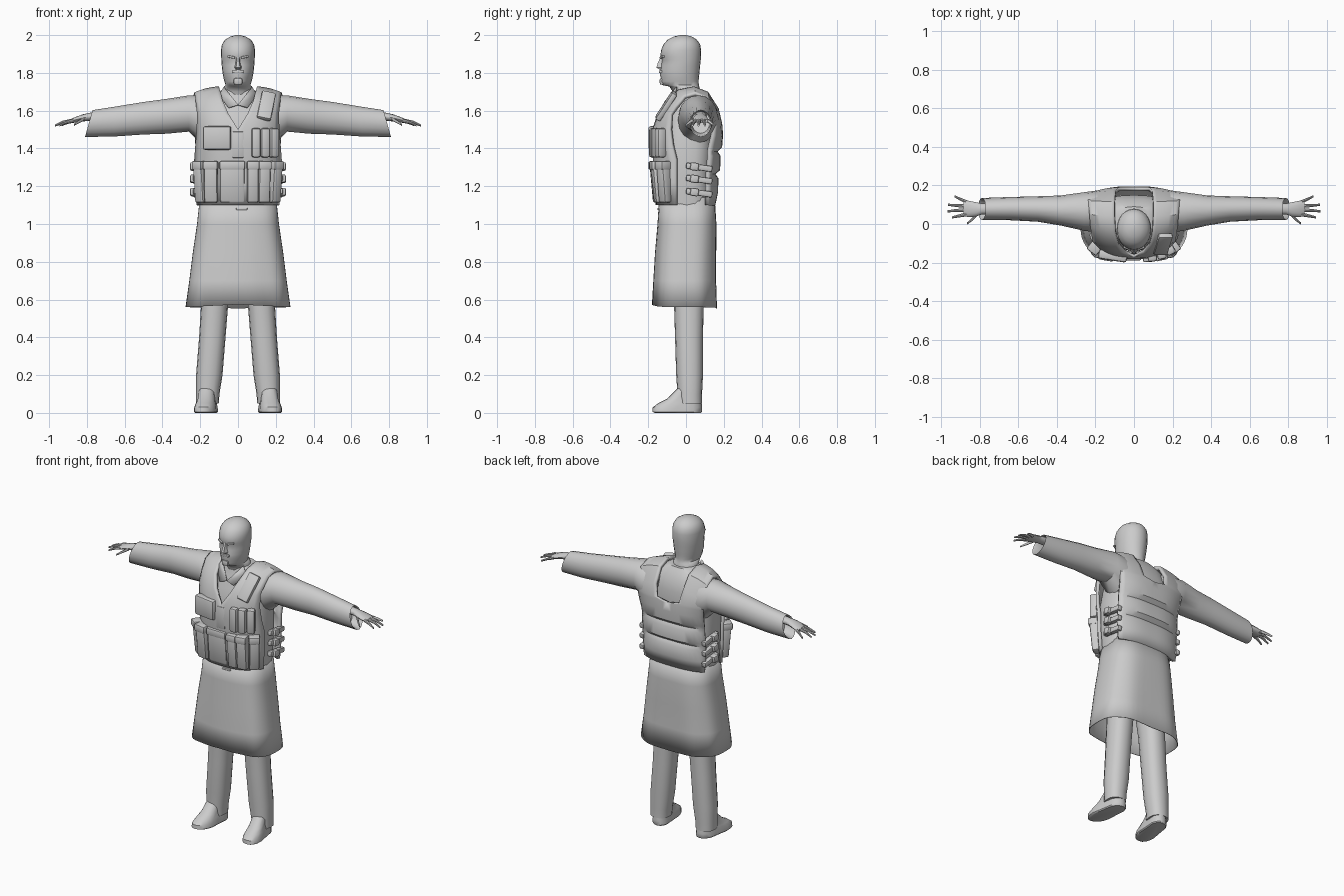
import bpy, bmesh
from math import sin, cos, pi, radians, copysign
from mathutils import Vector, Matrix


def finish(name, bm, mirror=False, thick=0, angle=40):
    bmesh.ops.recalc_face_normals(bm, faces=bm.faces)
    me = bpy.data.meshes.new(name)
    bm.to_mesh(me)
    bm.free()
    ob = bpy.data.objects.new(name, me)
    bpy.context.collection.objects.link(ob)
    if mirror:
        ob.modifiers.new("mirror", 'MIRROR')
    if thick:
        s = ob.modifiers.new("thickness", 'SOLIDIFY')
        s.thickness, s.offset = thick, 0
    bpy.ops.object.select_all(action='DESELECT')
    ob.select_set(True)
    bpy.context.view_layer.objects.active = ob
    bpy.ops.object.shade_smooth_by_angle(angle=radians(angle))
    return ob


def loft(name, rings, closed=True, caps=(True, True), **kw):
    bm = bmesh.new()
    rows = [[bm.verts.new(p) for p in r] for r in rings]
    n = len(rows[0])
    for a, b in zip(rows, rows[1:]):
        for i in range(n if closed else n - 1):
            j = (i + 1) % n
            bm.faces.new((a[i], a[j], b[j], b[i]))
    if caps[0]:
        bm.faces.new(rows[0])
    if caps[1]:
        bm.faces.new(rows[-1])
    return finish(name, bm, **kw)


def oval(z, hx, yf, yb, cx=0, n=24, e=2.0):
    """Horizontal superellipse between yf and yb, half width hx."""
    pts = []
    for i in range(n):
        c, s = cos(2 * pi * i / n), sin(2 * pi * i / n)
        pts.append(Vector((cx + hx * copysign(abs(c) ** (2 / e), c),
                           (yf + yb) / 2 + (yb - yf) / 2 * copysign(abs(s) ** (2 / e), s), z)))
    return pts


def tube_x(x, y, z, ry, rz, n=16, slant=0):
    """Ring across the x axis, for arms."""
    return [(x - slant * sin(2 * pi * i / n), y + ry * cos(2 * pi * i / n),
             z + rz * sin(2 * pi * i / n)) for i in range(n)]


def pad(name, pos, size, rz=0, rx=0, ry=0, taper=1.0, bevel=0.012, **kw):
    """Bevelled block; taper narrows the depth at the bottom."""
    bm = bmesh.new()
    bmesh.ops.create_cube(bm, size=1)
    for v in bm.verts:
        if v.co.z < 0 and v.co.y < 0:
            v.co.y *= taper
        v.co = Vector(a * b for a, b in zip(v.co, size))
    bmesh.ops.bevel(bm, geom=bm.edges[:], offset=bevel, segments=2, affect='EDGES', profile=0.5)
    m = (Matrix.Translation(pos) @ Matrix.Rotation(radians(rz), 4, 'Z')
         @ Matrix.Rotation(radians(rx), 4, 'X') @ Matrix.Rotation(radians(ry), 4, 'Y'))
    bmesh.ops.transform(bm, matrix=m, verts=bm.verts)
    return finish(name, bm, **kw)


# Head and neck
head = [(1.65, .085, -.06, .085), (1.70, .076, -.07, .075), (1.728, .075, -.088, .07),
        (1.735, .066, -.125, .068), (1.755, .072, -.136, .067), (1.775, .077, -.133, .068),
        (1.79, .08, -.139, .07), (1.81, .083, -.135, .072), (1.84, .086, -.133, .075),
        (1.868, .088, -.127, .078), (1.885, .089, -.136, .079), (1.92, .09, -.132, .08),
        (1.95, .085, -.12, .075), (1.975, .069, -.098, .058), (1.992, .042, -.066, .032),
        (2.0, .012, -.03, .0)]
rings = []
for z, hx, yf, yb in head:
    r = oval(z, hx, yf, yb)
    for p in r:                       # narrower jaw towards the front
        if p.y < -.05 and z > 1.73:
            p.x *= 1 - 1.6 * (-.05 - p.y) * max(0, 1.88 - z) / .14
    rings.append(r)
loft("head", rings, angle=60)
nose = [[(-w, -.122, z), (-w * .5, y, z), (w * .5, y, z), (w, -.122, z)]
        for z, w, y in ((1.884, .011, -.136), (1.85, .014, -.15), (1.828, .022, -.157), (1.817, .018, -.138))]
loft("nose", nose)
pad("moustache", (0, -.134, 1.806), (.06, .02, .014), bevel=.005)
pad("chin_beard", (0, -.126, 1.755), (.045, .026, .035), bevel=.008)
pad("brow", (.034, -.123, 1.884), (.042, .02, .012), rz=24, ry=-10, bevel=.004, mirror=True)

# Shirt body, collar and long tunic skirt
body = [(1.08, .205, -.13, .14), (1.25, .215, -.135, .14), (1.4, .215, -.135, .15),
        (1.5, .2, -.125, .15), (1.58, .185, -.105, .15), (1.65, .165, -.075, .13),
        (1.69, .12, -.065, .105), (1.71, .085, -.06, .09)]
loft("shirt_body", [oval(*s, n=32, e=2.8) for s in body])
bm = bmesh.new()
bm.faces.new([bm.verts.new(p) for p in ((.0, -.112, 1.63), (.075, -.05, 1.725),
                                        (.10, -.06, 1.68), (.05, -.115, 1.615))])
finish("collar", bm, mirror=True, thick=.008)
skirt = []
for z, hx, yf, yb, w in ((1.14, .2, -.14, .15, 0), (1.0, .215, -.148, .16, .002), (.85, .237, -.16, .16, .004),
                         (.7, .256, -.168, .16, .006), (.56, .276, -.174, .165, .008)):
    r = oval(z, hx, yf, yb, n=48, e=2.9)
    for i, p in enumerate(r):
        k = 1 + w * 3 * sin(2 * pi * i * 7 / 48)
        p.y *= k
        if z < .6:
            p.z += .014 * (1 - abs(p.x) / .276) * (1 if p.y < 0 else -.5)
    skirt.append(r)
loft("tunic_skirt", skirt, caps=(False, False), thick=.004)

# Trouser legs and boots
legs = [(.05, .06, -.045, .085, .162), (.1, .062, -.045, .085, .16), (.2, .07, -.052, .09, .152),
        (.4, .07, -.058, .09, .136), (.6, .072, -.064, .094, .122), (.95, .082, -.09, .1, .09)]
loft("trouser_leg", [oval(*s, n=16, e=2.3) for s in legs], mirror=True)
boot = [(0, .056, -.165, .08), (.006, .062, -.178, .085), (.03, .06, -.176, .085), (.052, .054, -.145, .083),
        (.075, .05, -.1, .08), (.13, .05, -.045, .08)]
rings = [oval(*s, cx=.165, n=20, e=2.4) for s in boot]
for r in rings:
    for p in r:                       # toes turn out, arch is pinched
        p.x += -.12 * (p.y + .02)
        if -.06 < p.y < .03:
            p.x = .165 + (p.x - .165) * .9
loft("boot", rings, mirror=True)

# Sleeves, hands
sleeve = [(.1, .065, 1.56, .1, .1, 0), (.2, .065, 1.555, .108, .125, 0), (.26, .065, 1.585, .1, .096, 0),
          (.38, .07, 1.57, .078, .092, 0), (.5, .078, 1.56, .066, .086, 0), (.65, .08, 1.543, .06, .08, .01),
          (.79, .078, 1.532, .057, .071, .02), (.78, .078, 1.532, .05, .064, .02), (.72, .078, 1.54, .048, .06, .02)]
loft("sleeve", [tube_x(*s[:5], slant=s[5]) for s in sleeve], mirror=True)
palm = [(.68, .08, 1.575, .032, .028), (.79, .078, 1.567, .028, .021), (.82, .076, 1.562, .037, .019),
        (.86, .078, 1.552, .043, .015), (.885, .082, 1.545, .038, .011)]
loft("hand", [tube_x(*s, n=12) for s in palm], mirror=True)
fingers = [((.815, .05, 1.557), (.845, .02, 1.54), (.868, .002, 1.525)),
           ((.87, .05, 1.548), (.91, .042, 1.538), (.945, .034, 1.522)),
           ((.875, .072, 1.548), (.925, .07, 1.54), (.968, .066, 1.522)),
           ((.875, .094, 1.548), (.922, .096, 1.54), (.965, .1, 1.522)),
           ((.865, .112, 1.548), (.9, .128, 1.538), (.932, .144, 1.524))]
for k, path in enumerate(fingers):
    loft(f"finger_{k}", [tube_x(*p, .0105 - .0025 * i, .0105 - .0025 * i, n=8) for i, p in enumerate(path)], mirror=True)

# Vest: one strip per side from front hem over the shoulder to the back hem
# (z, y at centre, y at outer edge, inner x, outer x)
strip = [(1.10, -.15, -.05, 0, .212), (1.22, -.158, -.05, 0, .222), (1.34, -.165, -.05, 0, .224),
         (1.42, -.172, -.07, 0, .218), (1.5, -.168, -.08, 0, .212), (1.58, -.143, -.075, .05, .21),
         (1.65, -.105, -.05, .08, .215), (1.705, -.04, -.005, .095, .222), (1.722, .04, .05, .1, .228),
         (1.695, .11, .115, .1, .235), (1.61, .165, .15, .095, .235), (1.535, .182, .15, .08, .232),
         (1.52, .183, .148, 0, .23), (1.47, .186, .14, 0, .225), (1.41, .182, .125, 0, .22),
         (1.385, .158, .12, 0, .22), (1.36, .172, .12, 0, .22), (1.29, .172, .115, 0, .222),
         (1.265, .146, .112, 0, .222), (1.24, .162, .11, 0, .222), (1.17, .16, .11, 0, .22),
         (1.10, .145, .11, 0, .212)]
rows = []
for z, yc, yo, xi, xo in strip:
    row = []
    for i in range(9):
        x = xi + (xo - xi) * i / 8
        f = (x / xo) ** 3
        row.append((x, yc + (yo - yc) * f, z - (.035 * f if z > 1.6 else 0)))
    rows.append(row)
loft("vest", rows, closed=False, caps=(False, False), mirror=True, thick=.02, angle=35)

# Lower pouches: x, width, y, turn
for k, (x, w, y, rz) in enumerate([(-.2, .058, -.118, -38), (-.142, .072, -.153, -10), (-.03, .13, -.152, 0),
                                   (.078, .06, -.16, 4), (.138, .062, -.152, 12), (.198, .06, -.118, 38)]):
    pad(f"lower_pouch_{k}", (x, y, 1.22), (w, .066, .215), rz=rz, taper=.4)
    pad(f"pouch_flap_{k}", (x, y, 1.31), (w + .006, .074, .045), rz=rz, bevel=.008)

# Chest pouches, shoulder pad, zip panel
pad("chest_pocket", (-.11, -.165, 1.455), (.15, .05, .125), rz=-9)
for k, (x, y, rz) in enumerate([(.095, -.17, 3), (.143, -.158, 12), (.188, -.135, 28)]):
    pad(f"chest_pouch_{k}", (x, y, 1.43), (.048, .05, .155), rz=rz)
pad("front_closure", (0, -.172, 1.42), (.06, .02, .14), bevel=.006)
pad("shoulder_pad", (.15, -.105, 1.625), (.075, .03, .17), rz=8, rx=-32, ry=14, bevel=.008)
pad("belt_buckle", (.02, -.145, 1.08), (.06, .012, .012), bevel=.004)

# Side straps with buckles
for k, z in enumerate((1.165, 1.235, 1.3)):
    pad(f"side_strap_{k}", (.222, .07, z), (.03, .14, .032), rx=-8, bevel=.007, mirror=True)
    pad(f"side_buckle_{k}", (.235, .045, z + .004), (.036, .045, .042), rx=-8, bevel=.008, mirror=True)
